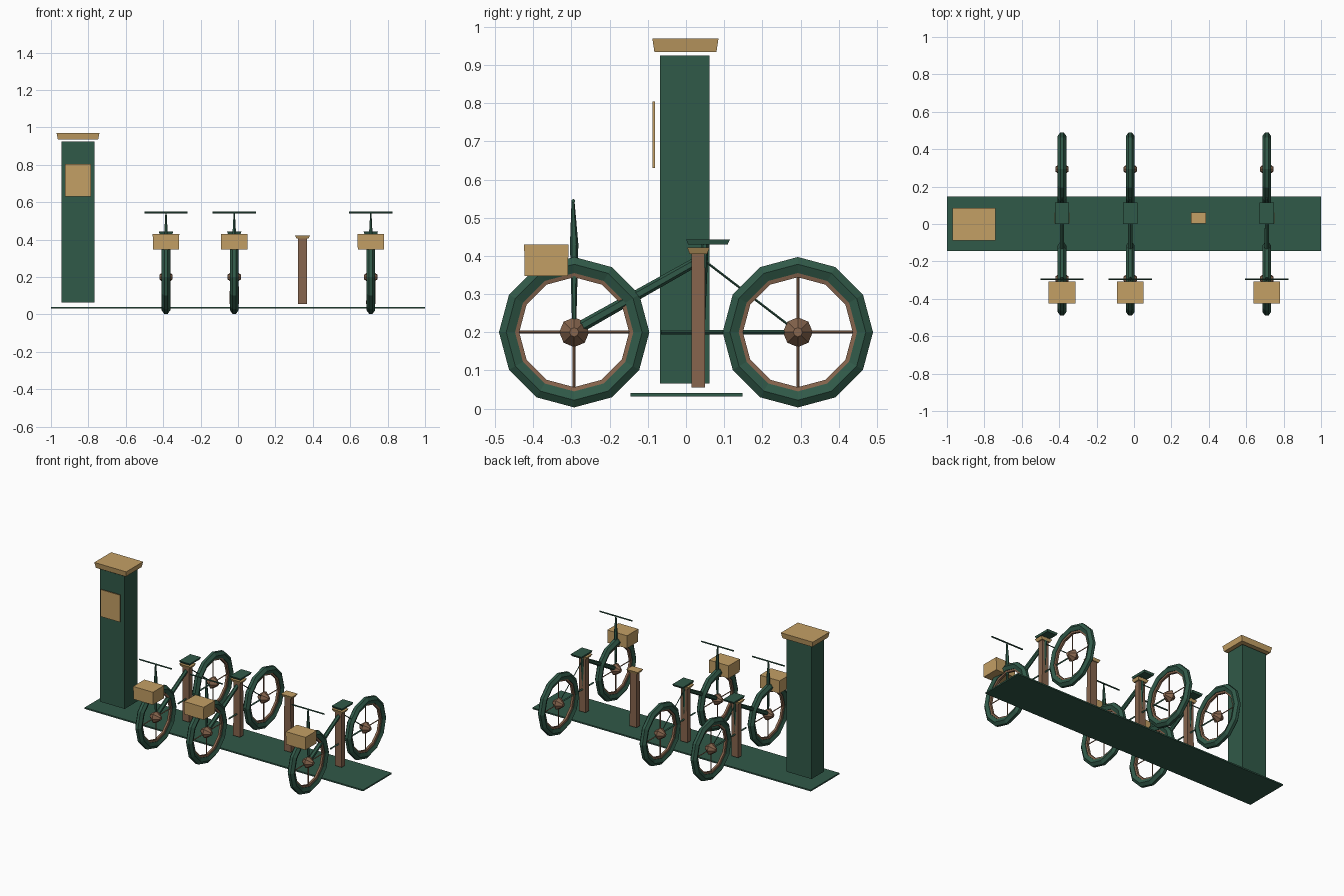
import bpy, bmesh, math
from mathutils import Vector, Matrix

if "Cube" in bpy.data.objects:
    bpy.data.objects.remove(bpy.data.objects["Cube"])


def material(name, rgb):
    m = bpy.data.materials.new(name)
    m.diffuse_color = (*rgb, 1)
    m.use_nodes = True
    m.node_tree.nodes["Principled BSDF"].inputs["Base Color"].default_value = m.diffuse_color
    return m


GREEN = material("green_paint", (0.03, 0.10, 0.065))
TAN = material("tan_trim", (0.55, 0.35, 0.13))
BROWN = material("brown_metal", (0.24, 0.13, 0.075))


def finish(name, bm, mat):
    bmesh.ops.recalc_face_normals(bm, faces=bm.faces[:])
    mesh = bpy.data.meshes.new(name)
    bm.to_mesh(mesh)
    bm.free()
    mesh.materials.append(mat)
    ob = bpy.data.objects.new(name, mesh)
    bpy.context.collection.objects.link(ob)
    return ob


def box(name, x, y, z, mat, taper=1.0):
    """Box from (min, max) ranges; taper scales the bottom face."""
    bm = bmesh.new()
    bmesh.ops.create_cube(bm, size=1)
    for v in bm.verts:
        k = taper if v.co.z < 0 else 1.0
        v.co = Vector(((x[0] + x[1]) / 2 + v.co.x * k * (x[1] - x[0]),
                       (y[0] + y[1]) / 2 + v.co.y * k * (y[1] - y[0]),
                       z[0] if v.co.z < 0 else z[1]))
    return finish(name, bm, mat)


def tube(name, a, b, r1, r2, mat, sides=6):
    a, b = Vector(a), Vector(b)
    d = b - a
    mtx = Matrix.Translation((a + b) / 2) @ d.to_track_quat('Z', 'Y').to_matrix().to_4x4()
    bm = bmesh.new()
    bmesh.ops.create_cone(bm, cap_ends=True, segments=sides, radius1=r1,
                          radius2=r2, depth=d.length, matrix=mtx)
    return finish(name, bm, mat)


def ring(name, c, profile, mat, sides=12):
    """Closed (x offset, radius) profile revolved about the wheel axle."""
    bm = bmesh.new()
    loops = []
    for i in range(sides):
        t = 2 * math.pi * i / sides
        loops.append([bm.verts.new((c[0] + px, c[1] + r * math.cos(t), c[2] + r * math.sin(t)))
                      for px, r in profile])
    n = len(profile)
    for i in range(sides):
        p, q = loops[i], loops[(i + 1) % sides]
        for j in range(n):
            k = (j + 1) % n
            bm.faces.new((p[j], p[k], q[k], q[j]))
    return finish(name, bm, mat)


def wheel(name, x, y):
    c = (x, y, 0.2)
    # tyre, rim, faceted hub and four spokes
    ring(name + "_tyre", c, [(-0.009, 0.197), (0.009, 0.197), (0.023, 0.178),
                             (0.013, 0.155), (-0.013, 0.155), (-0.023, 0.178)], GREEN)
    ring(name + "_rim", c, [(-0.010, 0.158), (0.010, 0.158), (0.007, 0.144), (-0.007, 0.144)], BROWN)
    for s in (-1, 1):
        tube(name + "_hub", c, (x + s * 0.036, y, 0.2), 0.039, 0.012, BROWN, 8)
    for dy, dz in ((0.148, 0), (0, 0.148)):
        tube(name + "_spokes", (x, y - dy, 0.2 - dz), (x, y + dy, 0.2 + dz), 0.004, 0.004, BROWN, 4)


def dock(x):
    # docking post with flared cap
    box("dock_post", (x - 0.023, x + 0.023), (0.015, 0.049), (0.055, 0.41), BROWN, 1.06)
    box("dock_cap", (x - 0.04, x + 0.04), (0.003, 0.062), (0.405, 0.422), TAN, 0.78)


def bicycle(x):
    wheel("front_wheel", x, -0.293)
    wheel("rear_wheel", x, 0.293)
    # frame tubes
    tube("main_tube", (x, -0.28, 0.212), (x, 0.045, 0.395), 0.015, 0.012, GREEN)
    tube("seat_stay", (x, 0.045, 0.39), (x, 0.293, 0.2), 0.003, 0.003, GREEN, 4)
    tube("chain_stay", (x, -0.065, 0.2), (x, 0.293, 0.2), 0.006, 0.006, GREEN, 4)
    tube("seat_post", (x, 0.04, 0.2), (x, 0.05, 0.435), 0.009, 0.009, GREEN)
    # steering
    tube("steering_post", (x, -0.293, 0.2), (x, -0.293, 0.43), 0.005, 0.011, GREEN)
    tube("steering_stem", (x, -0.293, 0.43), (x, -0.296, 0.542), 0.011, 0.004, GREEN)
    tube("handlebar", (x - 0.116, -0.295, 0.544), (x + 0.116, -0.295, 0.544), 0.005, 0.005, GREEN)
    # saddle and basket
    box("seat", (x - 0.038, x + 0.038), (0.0, 0.115), (0.43, 0.443), GREEN, 0.9)
    box("basket", (x - 0.071, x + 0.071), (-0.424, -0.308), (0.347, 0.43), TAN, 0.98)


# ground plate
box("base_plate", (-1, 1), (-0.145, 0.148), (0.032, 0.041), GREEN)

# payment kiosk
box("kiosk_column", (-0.945, -0.766), (-0.068, 0.062), (0.065, 0.925), GREEN)
box("kiosk_cap", (-0.97, -0.741), (-0.088, 0.085), (0.934, 0.969), TAN, 0.94)
box("kiosk_screen", (-0.926, -0.786), (-0.088, -0.081), (0.63, 0.805), TAN)

# row of docks, one left empty
for i in range(4):
    px = -0.385 + 0.365 * i
    dock(px)
    if i != 2:
        bicycle(px)
